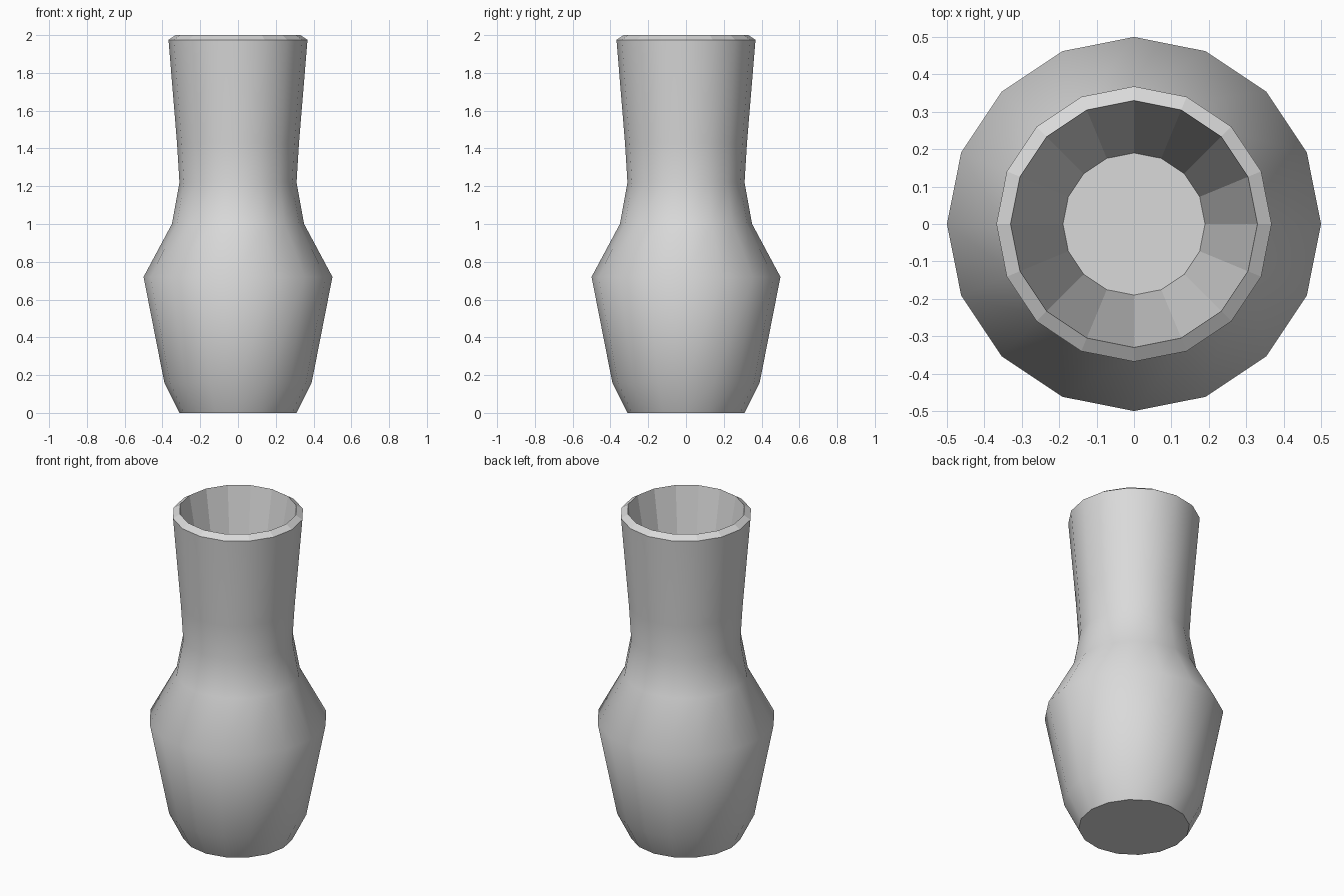
import bpy
import bmesh
import math

SIDES = 16

# Remove the default cube
cube = bpy.data.objects.get("Cube")
if cube:
    bpy.data.objects.remove(cube, do_unlink=True)

# Single plain grey glaze
glaze = bpy.data.materials.new("light_grey")
glaze.use_nodes = True
grey = (0.7, 0.7, 0.7, 1.0)
glaze.diffuse_color = grey
glaze.node_tree.nodes["Principled BSDF"].inputs["Base Color"].default_value = grey

# Radius and height pairs, from the foot up the outside to the rim
outer = [(0.31, 0.0), (0.39, 0.16), (0.5, 0.72), (0.35, 1.0),
         (0.31, 1.22), (0.323, 1.43), (0.368, 1.975)]
# Bevelled lip, then the tapered hollow
inner = [(0.33, 2.0), (0.19, 1.22)]


def add_ring(bm, radius, height):
    step = math.tau / SIDES
    return [bm.verts.new((radius * math.cos(i * step),
                          radius * math.sin(i * step), height))
            for i in range(SIDES)]


bm = bmesh.new()
rings = [add_ring(bm, r, z) for r, z in outer + inner]

# Walls: smooth outside, faceted lip and hollow
for level, (low, high) in enumerate(zip(rings, rings[1:])):
    for i in range(SIDES):
        j = (i + 1) % SIDES
        face = bm.faces.new((low[i], low[j], high[j], high[i]))
        face.smooth = level < len(outer) - 1

# Flat foot and inside floor
bm.faces.new(rings[0][::-1])
bm.faces.new(rings[-1])

mesh = bpy.data.meshes.new("vase_body")
bm.to_mesh(mesh)
bm.free()
mesh.materials.append(glaze)
vase = bpy.data.objects.new("vase_body", mesh)
bpy.context.collection.objects.link(vase)
